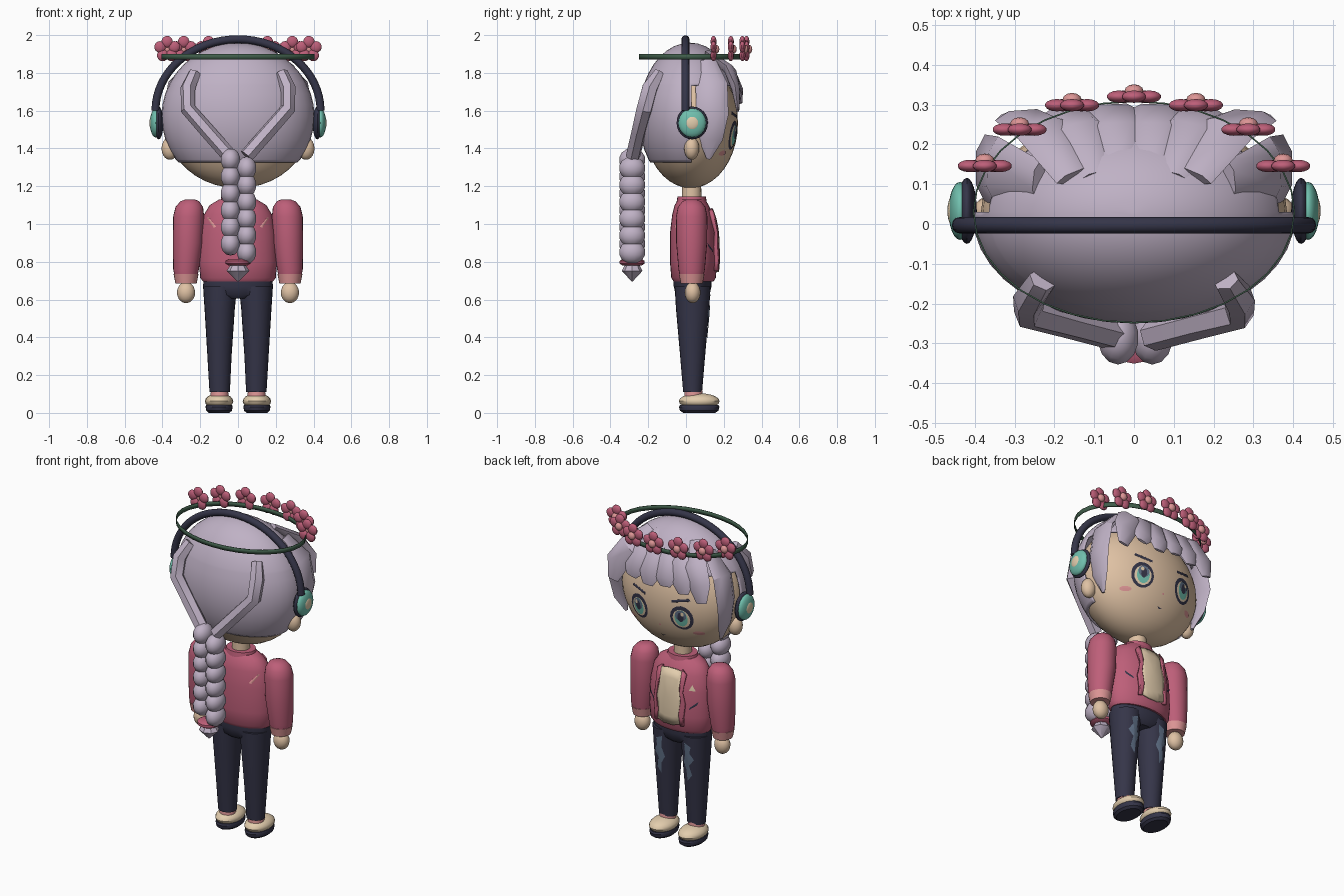
import bpy, bmesh, math
from mathutils import Vector, Matrix
from mathutils.bvhtree import BVHTree

if "Cube" in bpy.data.objects:
    bpy.data.objects.remove(bpy.data.objects["Cube"])
made = []


def material(name, *rgb):
    m = bpy.data.materials.new(name)
    col = [(c / 255) ** 2.2 for c in rgb] + [1]
    m.use_nodes = True
    m.diffuse_color = col
    m.node_tree.nodes["Principled BSDF"].inputs["Base Color"].default_value = col
    return m


lavender = material("lavender_hair", 190, 176, 196)
skin = material("skin", 222, 192, 162)
rose = material("rose_cloth", 188, 95, 120)
blush = material("light_pink", 220, 148, 148)
navy = material("navy", 56, 56, 74)
teal = material("teal", 112, 190, 172)
green = material("dark_green", 66, 94, 76)
cream = material("cream", 226, 204, 172)
slate = material("slate_blue", 96, 112, 134)


def finish(name, bm, mat, thick=0):
    bmesh.ops.recalc_face_normals(bm, faces=bm.faces)
    mesh = bpy.data.meshes.new(name)
    bm.to_mesh(mesh)
    bm.free()
    mesh.materials.append(mat)
    ob = bpy.data.objects.new(name, mesh)
    bpy.context.collection.objects.link(ob)
    if thick:
        ob.modifiers.new("thickness", "SOLIDIFY").thickness = thick
    made.append(ob)
    return ob


def ball_mesh(loc, radii, n):
    bm = bmesh.new()
    bmesh.ops.create_uvsphere(bm, u_segments=n, v_segments=n // 2, radius=1,
                              matrix=Matrix.Translation(loc) @ Matrix.Diagonal((*radii, 1)))
    return bm


def ball(name, loc, radii, mat, n=20):
    return finish(name, ball_mesh(loc, radii, n), mat)


def skin_rings(name, rings, mat, caps=True, thick=0):
    bm = bmesh.new()
    rows = [[bm.verts.new(p) for p in ring] for ring in rings]
    n = len(rows[0])
    for a, b in zip(rows, rows[1:]):
        for i in range(n):
            bm.faces.new((a[i], a[(i + 1) % n], b[(i + 1) % n], b[i]))
    if caps:
        bm.faces.new(rows[0])
        bm.faces.new(rows[-1])
    return finish(name, bm, mat, thick)


def ring(c, u, v, n):
    return [Vector(c) + u * math.cos(math.tau * i / n) + v * math.sin(math.tau * i / n) for i in range(n)]


def loft(name, rows, mat, n=24, **kw):
    """Stack of horizontal ellipses given as x, y, z, rx, ry."""
    return skin_rings(name, [ring(r[:3], Vector((r[3], 0, 0)), Vector((0, r[4], 0)), n)
                             for r in rows], mat, **kw)


def sweep(name, pts, across, widths, depths, mat, n=6):
    """Tapered strand following a path."""
    pts, rings = [Vector(p) for p in pts], []
    for i, p in enumerate(pts):
        t = (pts[min(i + 1, len(pts) - 1)] - pts[max(i - 1, 0)]).normalized()
        u = Vector(across)
        u = (u - t * u.dot(t)).normalized()
        rings.append(ring(p, u * widths[i], t.cross(u) * depths[i], n))
    return skin_rings(name, rings, mat)


def surface(ob):
    me = ob.data
    return BVHTree.FromPolygons([v.co for v in me.vertices], [p.vertices[:] for p in me.polygons])


def plate(name, tree, outline, mat, lift=.004, side=1, thick=0):
    """Thin shape laid on a surface, seen along y."""
    bm = bmesh.new()
    cx = sum(p[0] for p in outline) / len(outline)
    cz = sum(p[1] for p in outline) / len(outline)

    def put(x, z):
        hit = tree.ray_cast(Vector((x, side * 3, z)), Vector((0, -side, 0)))[0]
        return bm.verts.new((x, (hit.y if hit else 0) + side * lift, z))
    mid = put(cx, cz)
    rows = [[put(cx + (x - cx) * k, cz + (z - cz) * k) for x, z in outline] for k in (.35, .7, 1)]
    n = len(outline)
    for i in range(n):
        j = (i + 1) % n
        bm.faces.new((mid, rows[0][i], rows[0][j]))
        for a, b in zip(rows, rows[1:]):
            bm.faces.new((a[i], b[i], b[j], a[j]))
    return finish(name, bm, mat, thick)


def oval(x, z, rx, rz, n=16):
    return [(x + rx * math.cos(math.tau * i / n), z + rz * math.sin(math.tau * i / n)) for i in range(n)]


# Head and hair cap
head = ball("head", (0, .025, 1.535), (.385, .25, .345), skin, 40)
face = surface(head)
bm = ball_mesh((0, .02, 1.57), (.405, .27, .39), 40)
for co, no, cut in (((0, 0, 1.325), (0, 0, 1), True), ((0, 0, 1.735), (0, 0, 1), False),
                    ((0, .03, 0), (0, 1, 0), False)):
    bmesh.ops.bisect_plane(bm, geom=bm.verts[:] + bm.edges[:] + bm.faces[:],
                           plane_co=co, plane_no=no, clear_inner=cut)
front = [f for f in bm.faces if f.calc_center_median().y > .03 and f.calc_center_median().z < 1.735]
bmesh.ops.delete(bm, geom=front, context="FACES")
finish("hair_cap", bm, lavender, .012)

# Fringe
for x0, x1, tip in ((-.15, -.3, 1.61), (-.09, -.18, 1.64), (-.03, -.06, 1.66),
                    (.04, .06, 1.64), (.09, .18, 1.66), (.15, .31, 1.6)):
    out = .02 * abs(x1) / .3
    sweep("fringe_lock", [(x0, .12, 1.9), ((x0 + x1) / 2, .235, 1.81), (x1 * .93, .285 - out, 1.71),
                          (x1, .295 - out, tip)], (1, 0, 0), (.05, .075, .075, .035),
          (.02, .03, .025, .008), lavender)

for s, word in ((1, "left_"), (-1, "right_")):
    # Side lock, gathered back strand, ear
    sweep(word + "side_lock", [(s * .24, .11, 1.86), (s * .345, .135, 1.74), (s * .375, .14, 1.58),
                               (s * .36, .13, 1.45), (s * .325, .12, 1.345)], (0, 1, 0),
          (.05, .085, .085, .065, .012), (.02, .03, .025, .02, .008), lavender)
    sweep(word + "back_strand", [(s * .23, -.14, 1.8), (s * .265, -.19, 1.72), (s * .265, -.22, 1.61),
                                 (s * .16, -.25, 1.49), (s * .045, -.28, 1.36)], (1, 0, .4),
          (.035, .04, .04, .04, .04), (.03, .045, .045, .04, .04), lavender)
    ball(word + "ear", (s * .36, .03, 1.4), (.045, .04, .06), skin)

    # Ear cups
    for part, x, r, w, mat in (("pad", .42, .083, .025, navy), ("shell", .437, .073, .029, teal),
                               ("cap", .455, .038, .014, cream)):
        ball(word + "ear_cup_" + part, (s * x, .033, 1.535), (w, r, r * 1.05), mat, 24)

    # Eye, brow, cheek
    ex = s * .145
    for i, (part, dz, rx, rz, mat) in enumerate((
            ("outline", 0, .068, .077, navy), ("white", -.004, .051, .058, cream),
            ("iris", 0, .038, .053, teal), ("iris_top", .018, .033, .034, slate),
            ("pupil", .008, .018, .03, navy), ("glint", .03, .01, .012, cream))):
        plate(word + "eye_" + part, face, oval(ex + (s * .012 if part == "glint" else 0), 1.47 + dz, rx, rz),
              mat, .003 + .002 * i)
    plate(word + "brow", face, [(s * .09, 1.575), (s * .19, 1.597), (s * .2, 1.583), (s * .09, 1.56)], navy, .005)
    plate(word + "cheek", face, oval(s * .225, 1.375, .03, .014), blush)

    # Arm
    ax = s * .265
    loft(word + "sleeve", [(ax - s * .012, .03, 1.13, .025, .025), (ax - s * .01, .03, 1.12, .05, .05),
                           (ax - s * .007, .03, 1.09, .073, .073), (ax - s * .004, .03, 1.04, .082, .083),
                           (ax, .03, .9, .08, .082), (ax + s * .01, .03, .76, .068, .07),
                           (ax + s * .01, .03, .72, .06, .062)], rose)
    loft(word + "cuff", [(ax + s * .01, .03, .735, .066, .068), (ax + s * .01, .03, .685, .056, .058)], blush)
    ball(word + "hand", (s * .275, .035, .637), (.048, .042, .056), skin)

    # Leg and shoe
    leg = loft(word + "trouser_leg", [(s * .095, .035, .67, .09, .095), (s * .097, .035, .55, .08, .088),
                                      (s * .098, .035, .3, .064, .066), (s * .097, .035, .11, .054, .05)], navy)
    plate(word + "trouser_tear", surface(leg),
          [(s * x, z) for x, z in ((.075, .63), (.12, .61), (.11, .57), (.135, .53), (.105, .49),
                                   (.12, .43), (.09, .39), (.085, .46), (.065, .5), (.082, .56))], slate)
    loft(word + "sock", [(s * .098, .04, .13, .045, .045), (s * .098, .04, .08, .048, .05)], blush)
    ball(word + "shoe", (s * .1, .07, .062), (.075, .108, .042), cream)
    loft(word + "sole", [(s * .1, .07, .0, .055, .085), (s * .1, .07, .012, .068, .102),
                         (s * .1, .07, .032, .072, .107), (s * .1, .07, .042, .068, .102)], navy)

# Braid
for i in range(12):
    s = 1 if i % 2 else -1
    ball("braid_knot", (s * .043 + .003, -.285, 1.34 - i * .0445), (.053, .07, .062), lavender, 14)
loft("braid_tie", [(0, -.285, .815, .05, .05), (0, -.285, .805, .066, .066),
                   (0, -.285, .79, .066, .066), (0, -.285, .78, .05, .05)], rose, 16)
loft("braid_tip", [(0, -.285, .79, .035, .035), (0, -.285, .752, .06, .055), (0, -.285, .695, .002, .002)],
     lavender, 8)

# Nose and mouth
plate("nose", face, oval(0, 1.395, .008, .006, 8), blush)
plate("mouth", face, [(-.02, 1.325), (0, 1.318), (.02, 1.325), (0, 1.312)], navy)

# Headband
arc = [math.pi * i / 32 for i in range(33)]
path = [(.437 * math.cos(a), -.003, 1.6 + .378 * math.sin(a)) for a in arc]
sweep("headband", path, (0, 1, 0), [.021] * 33, [.021] * 33, navy, 12)

# Flower crown
loft("crown_band", [(0, .03, 1.872, .405, .28), (0, .03, 1.9, .405, .28)], green, 32, caps=False, thick=.004)
for i in range(7):
    a = math.radians(90 + (i - 3) * 22.6)
    x, y, z = .405 * math.cos(a), .025 + .28 * math.sin(a) + .015, 1.925
    for k in range(5):
        b = math.radians(90 + 72 * k)
        ball("petal", (x + .04 * math.cos(b), y, z + .04 * math.sin(b)), (.031, .016, .031), rose, 14)
    ball("flower_centre", (x, y + .014, z), (.024, .017, .024), blush, 12)

# Neck, jacket, hips
loft("neck", [(0, .03, 1.08, .052, .052), (0, .03, 1.25, .05, .05)], skin)
jacket = loft("jacket", [(0, .04, .695, .185, .105), (0, .04, .715, .2, .118), (0, .04, .8, .207, .125),
                         (0, .038, .95, .2, .123), (0, .035, 1.05, .18, .108), (0, .03, 1.1, .15, .09),
                         (0, .03, 1.13, .1, .07)], rose, 32)
loft("collar", [(0, .03, 1.115, .095, .08), (0, .03, 1.145, .088, .075), (0, .03, 1.145, .06, .055)], rose)
loft("hips", [(0, .035, .71, .18, .1), (0, .035, .67, .186, .1), (0, .035, .625, .165, .09),
              (0, .035, .605, .08, .07)], navy)

# Shirt front and jacket details
cloth = surface(jacket)
plate("shirt_front", cloth, [(-.075, 1.07), (-.03, 1.08), (.03, 1.08), (.075, 1.07), (.085, .9),
                             (.08, .76), (.03, .745), (-.03, .745), (-.08, .76), (-.085, .9)],
      cream, .016, thick=.016)
for s in (1, -1):
    plate("jacket_edge", cloth, [(s * x, z) for x, z in (
        (.07, 1.085), (.1, 1.06), (.095, .96), (.108, .88), (.098, .8), (.1, .75),
        (.08, .75), (.072, .82), (.082, .9), (.07, .98))], rose, .022, thick=.02)
    plate("back_slash", cloth, [(s * .165, 1.035), (s * .155, 1.035), (s * .115, .985), (s * .13, .98)],
          blush, .004, -1)
    plate("pocket_slash", cloth, [(s * .12, .85), (s * .125, .865), (s * .165, .9), (s * .16, .88)], navy)
plate("badge", cloth, [(-.115, .965), (-.13, 1.0), (-.15, .965)], cream)

# Smooth shading with crisp edges
for ob in bpy.context.selected_objects:
    ob.select_set(False)
for ob in made:
    ob.select_set(True)
bpy.context.view_layer.objects.active = made[0]
bpy.ops.object.shade_smooth_by_angle(angle=math.radians(35))
